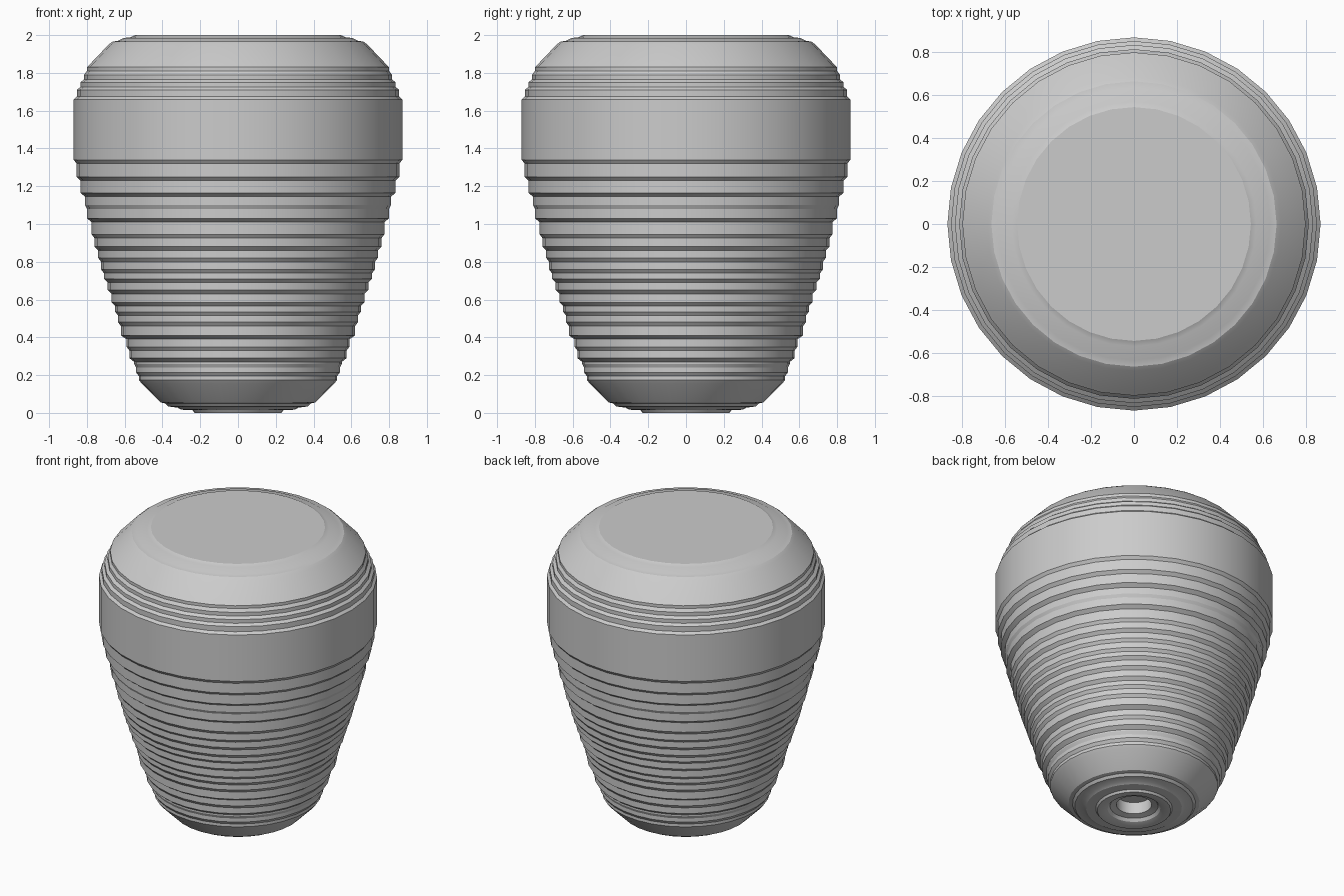
import bpy
import bmesh
import math
from mathutils import Matrix, Vector

SIDES = 32

# Remove the default object
default = bpy.data.objects.get("Cube")
if default:
    bpy.data.objects.remove(default, do_unlink=True)


def make_material(name, colour):
    """Plain single-colour material."""
    material = bpy.data.materials.new(name)
    material.use_nodes = True
    material.diffuse_color = colour
    shader = material.node_tree.nodes["Principled BSDF"]
    shader.inputs["Base Color"].default_value = colour
    return material


def lathe(name, profile, material):
    """Spin a (radius, height) profile around z; both ends lie on the axis."""
    bm = bmesh.new()
    verts = [bm.verts.new((radius, 0, height)) for radius, height in profile]
    edges = [bm.edges.new(pair) for pair in zip(verts, verts[1:])]
    bmesh.ops.spin(bm, geom=verts + edges, cent=(0, 0, 0), axis=(0, 0, 1),
                   angle=math.tau, steps=SIDES, use_merge=True)
    bmesh.ops.remove_doubles(bm, verts=bm.verts, dist=0.0005)
    bmesh.ops.recalc_face_normals(bm, faces=bm.faces)
    mesh = bpy.data.meshes.new(name)
    bm.to_mesh(mesh)
    bm.free()
    mesh.materials.append(material)
    obj = bpy.data.objects.new(name, mesh)
    bpy.context.collection.objects.link(obj)
    bpy.ops.object.select_all(action="DESELECT")
    obj.select_set(True)
    bpy.context.view_layer.objects.active = obj
    bpy.ops.object.shade_smooth_by_angle(angle=math.radians(25))
    return obj


# Recess in the underside, then the stepped foot
foot = [(0, 0.12), (0.11, 0.12), (0.11, 0.04), (0.15, 0.03), (0.165, 0.012),
        (0.2, 0), (0.23, 0), (0.24, 0.014), (0.3, 0.017), (0.32, 0.028),
        (0.37, 0.034), (0.385, 0.05), (0.41, 0.055)]

# Lower ridges: height of each ledge and the radius just beneath it
ledges = [(0.165, 0.51), (0.205, 0.525), (0.25, 0.54), (0.28, 0.55),
          (0.34, 0.575), (0.4, 0.59), (0.47, 0.62), (0.525, 0.635),
          (0.575, 0.65), (0.64, 0.67), (0.7, 0.69), (0.75, 0.71),
          (0.81, 0.725), (0.87, 0.74), (0.935, 0.76), (1.02, 0.775),
          (1.09, 0.8), (1.155, 0.81), (1.24, 0.835), (1.33, 0.855)]
BAND = 0.87
ridges = []
outer_radii = [radius for height, radius in ledges[1:]] + [BAND]
for (height, radius), outer in zip(ledges, outer_radii):
    ridges += [(radius, height - 0.01), (outer, height + 0.01)]

# Wide band and the shoulder steps above it: radius, wall bottom, wall top
walls = [(BAND, 1.34, 1.66), (0.853, 1.675, 1.71), (0.835, 1.725, 1.75),
         (0.815, 1.765, 1.79), (0.8, 1.81, 1.83)]
shoulder = []
for radius, low, high in walls:
    shoulder += [(radius, low), (radius, high)]

# Sloping shoulder, lip rings and flat top
crown = [(0.785, 1.845), (0.685, 1.95), (0.665, 1.965), (0.635, 1.97),
         (0.605, 1.985), (0.57, 1.988), (0.545, 2), (0, 2)]

grey = make_material("plain_grey", (0.6, 0.6, 0.6, 1))
lathe("ridged_body", foot + ridges + shoulder[1:] + crown, grey)
